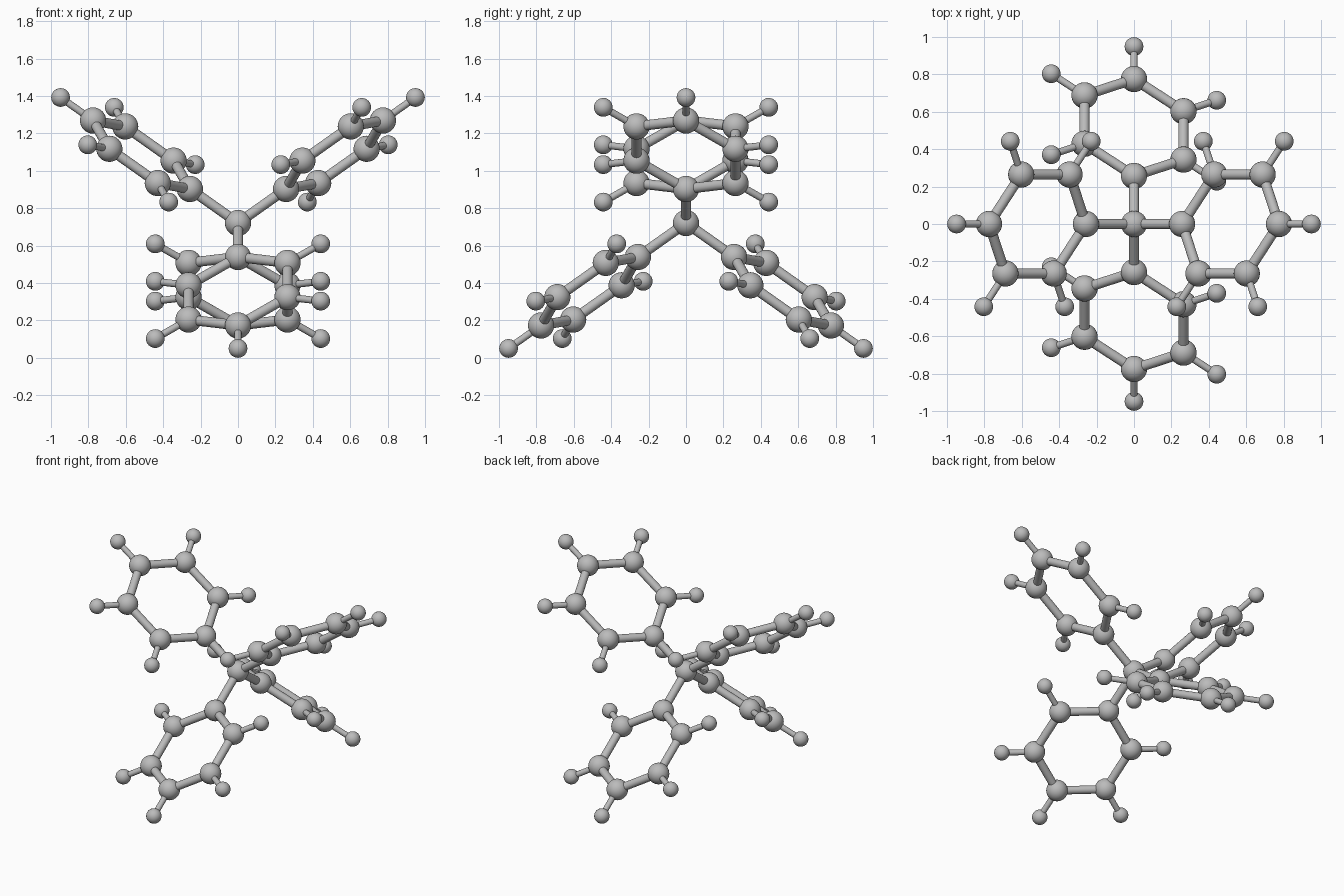
import bpy
import math
from mathutils import Vector, Matrix

if "Cube" in bpy.data.objects:
    bpy.data.objects.remove(bpy.data.objects["Cube"])

CENTRE = Vector((0, 0, 0.721))
BIG, SMALL = 0.07, 0.05            # ball radii
THICK, THIN = 0.027, 0.019         # stick radii
RING_MID, RING_R, TIP_R = 0.632, 0.317, 0.53
TWIST = math.radians(15.5)

grey = bpy.data.materials.new("grey")
grey.diffuse_color = (0.5, 0.5, 0.5, 1)
grey.use_nodes = True
grey.node_tree.nodes["Principled BSDF"].inputs["Base Color"].default_value = grey.diffuse_color


def finish(name):
    ob = bpy.context.object
    ob.name = name
    ob.data.materials.append(grey)
    bpy.ops.object.shade_smooth_by_angle(angle=math.radians(40))


def ball(name, pos, radius):
    bpy.ops.mesh.primitive_uv_sphere_add(segments=32, ring_count=16, radius=radius, location=pos)
    finish(name)


def stick(name, a, b, radius):
    d = b - a
    bpy.ops.mesh.primitive_cylinder_add(vertices=20, radius=radius, depth=d.length,
                                        location=(a + b) / 2,
                                        rotation=d.to_track_quat('Z', 'Y').to_euler())
    finish(name)


ball("centre_ball", CENTRE, BIG)

# four arms: quarter turns about z, alternately pointing up and down
for k in range(4):
    turn = Matrix.Rotation(k * math.pi / 2, 3, 'Z') @ Matrix.Diagonal((1, 1, (-1) ** k))
    axis = Vector((math.sqrt(2 / 3), 0, math.sqrt(1 / 3)))
    perp = Vector((math.sqrt(1 / 3), 0, -math.sqrt(2 / 3)))
    side = Vector((0, math.cos(TWIST), 0)) + perp * math.sin(TWIST)

    def spot(radius, i):
        a = math.pi + i * math.pi / 3
        return CENTRE + turn @ (axis * (RING_MID + radius * math.cos(a)) + side * radius * math.sin(a))

    # hexagon ring; corner 0 joins the centre, the others carry tips
    ring = [spot(RING_R, i) for i in range(6)]
    stick(f"arm_stick_{k}", CENTRE, ring[0], THICK)
    for i in range(6):
        ball(f"ring_ball_{k}_{i}", ring[i], BIG)
        stick(f"ring_stick_{k}_{i}", ring[i], ring[(i + 1) % 6], THICK)
        if i:
            tip = spot(TIP_R, i)
            ball(f"tip_ball_{k}_{i}", tip, SMALL)
            stick(f"tip_stick_{k}_{i}", ring[i], tip, THIN)
